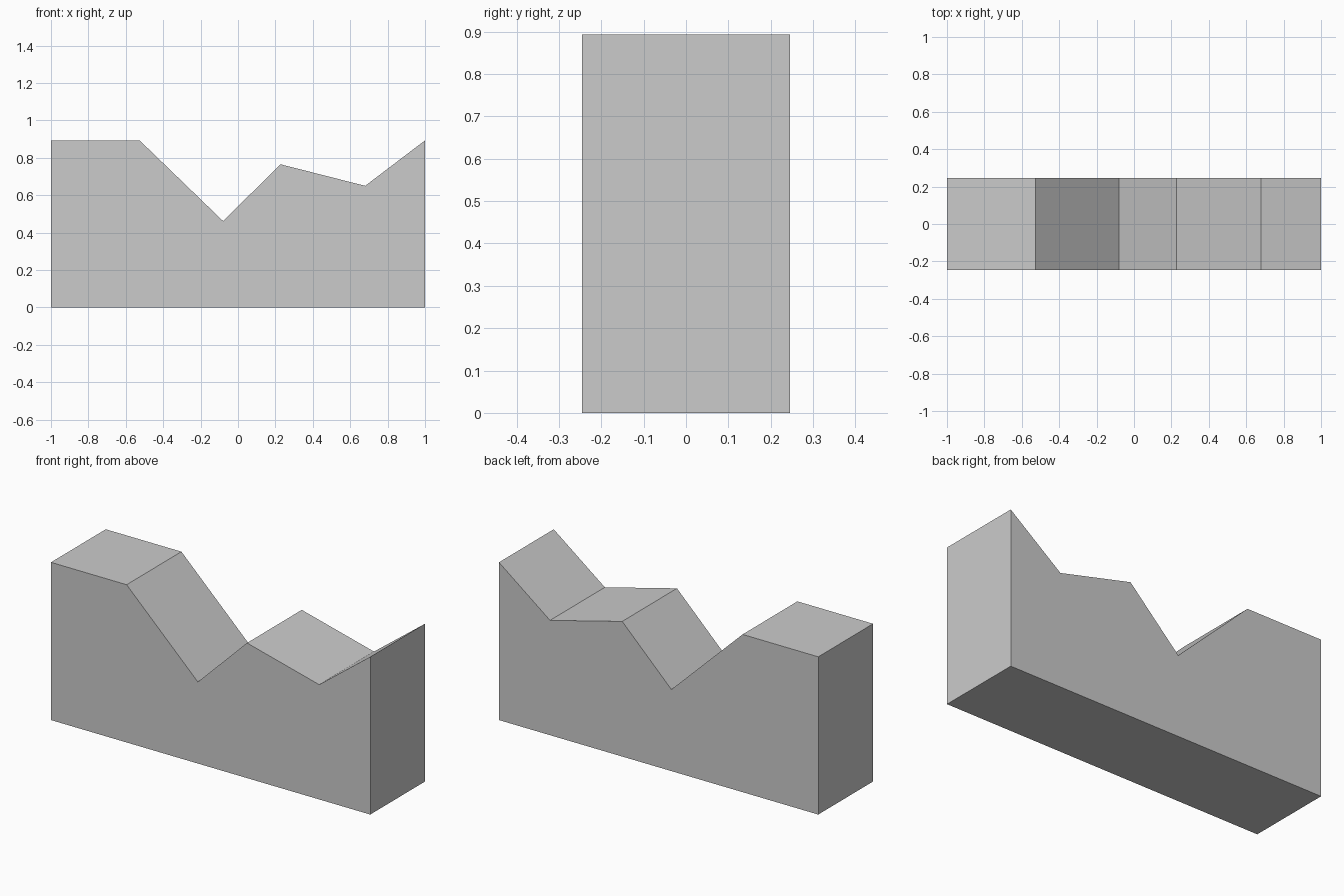
import bpy
import bmesh

cube = bpy.data.objects.get("Cube")
if cube:
    bpy.data.objects.remove(cube, do_unlink=True)

# Plain grey material
grey = bpy.data.materials.new("light_grey")
grey.use_nodes = True
colour = (0.6, 0.6, 0.6, 1)
grey.diffuse_color = colour
grey.node_tree.nodes["Principled BSDF"].inputs["Base Color"].default_value = colour

# Side profile (x, z): flat bottom with a zigzag top
HALF_DEPTH = 0.245
HEIGHT = 0.893
profile = [(-1, 0), (1, 0), (1, HEIGHT), (0.68, 0.65), (0.228, 0.765),
           (-0.08, 0.462), (-0.526, HEIGHT), (-1, HEIGHT)]

# Extrude the profile from front to back
bm = bmesh.new()
front = bm.faces.new([bm.verts.new((x, -HALF_DEPTH, z)) for x, z in profile])
back = bmesh.ops.extrude_face_region(bm, geom=[front], use_keep_orig=True)
moved = [v for v in back["geom"] if isinstance(v, bmesh.types.BMVert)]
bmesh.ops.translate(bm, verts=moved, vec=(0, 2 * HALF_DEPTH, 0))
bmesh.ops.recalc_face_normals(bm, faces=bm.faces)

mesh = bpy.data.meshes.new("zigzag_block")
bm.to_mesh(mesh)
bm.free()
mesh.materials.append(grey)
block = bpy.data.objects.new("zigzag_block", mesh)
bpy.context.collection.objects.link(block)
